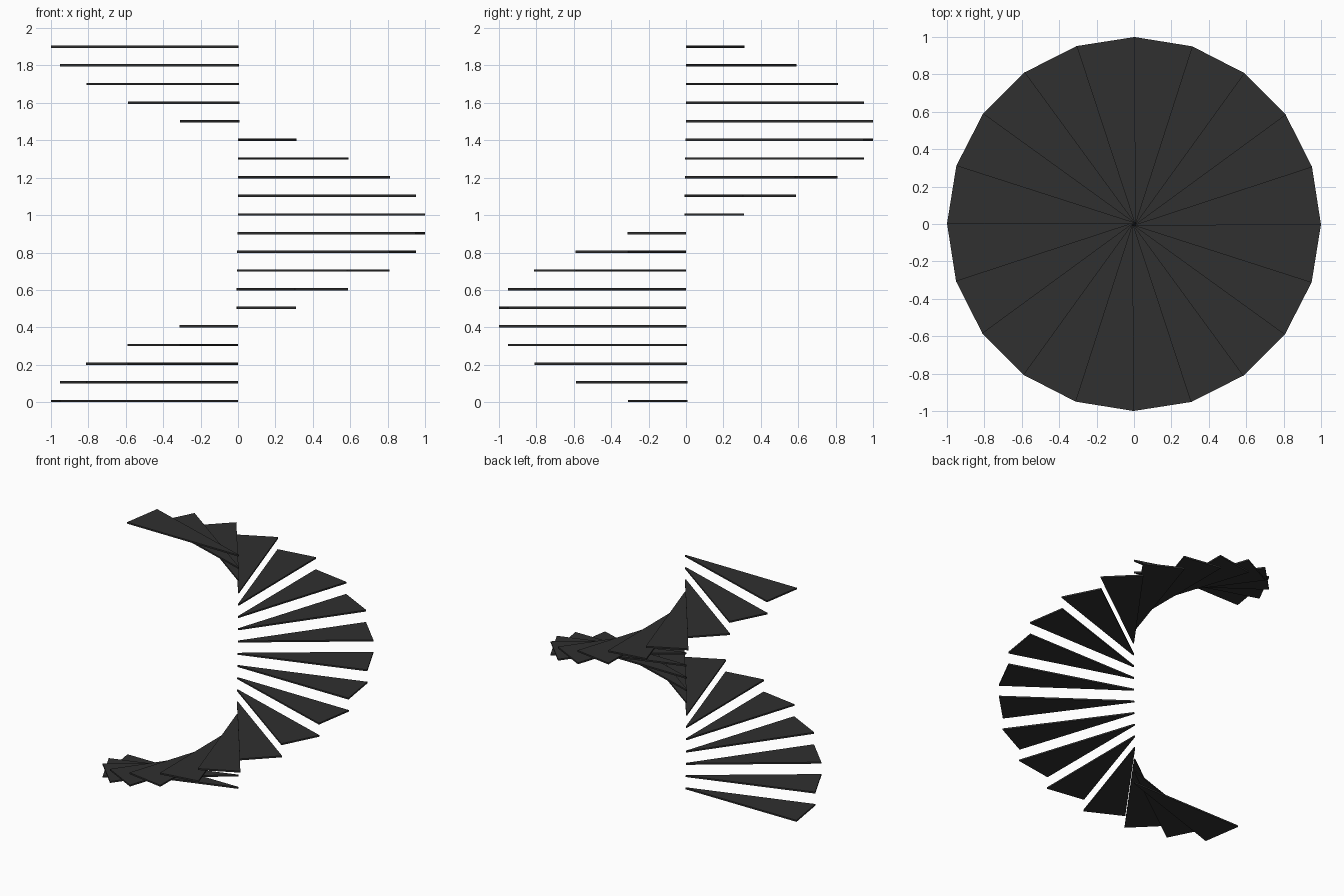
import bpy
import bmesh
import math
from mathutils import Matrix

STEPS = 20
RISE = 0.0997
THICK = 0.0125
TURN = math.tau / STEPS

cube = bpy.data.objects.get("Cube")
if cube:
    bpy.data.objects.remove(cube, do_unlink=True)

# Single dark material
dark = bpy.data.materials.new("charcoal")
dark.use_nodes = True
color = (0.029, 0.029, 0.029, 1.0)
dark.diffuse_color = color
dark.node_tree.nodes["Principled BSDF"].inputs["Base Color"].default_value = color

# Wedge tread: narrow inner end, slight overlap under its neighbour
outline = [
    (0.0, -0.008),
    (1.0, -0.005),
    (math.cos(TURN), math.sin(TURN)),
    (0.0, 0.0),
]
bm = bmesh.new()
base = bm.faces.new([bm.verts.new((x, y, 0.0)) for x, y in outline])
top = bmesh.ops.extrude_face_region(bm, geom=[base])
bmesh.ops.translate(
    bm,
    vec=(0, 0, THICK),
    verts=[g for g in top["geom"] if isinstance(g, bmesh.types.BMVert)],
)
bmesh.ops.recalc_face_normals(bm, faces=bm.faces)
tread = bpy.data.meshes.new("tread")
bm.to_mesh(tread)
bm.free()
tread.materials.append(dark)

# Spiral of treads, one full turn, rising anticlockwise from the -x side
for i in range(STEPS):
    step = bpy.data.objects.new(f"stair_tread_{i + 1}", tread)
    step.matrix_world = Matrix.Translation((0, 0, i * RISE)) @ Matrix.Rotation(
        math.pi + i * TURN, 4, "Z"
    )
    bpy.context.collection.objects.link(step)
